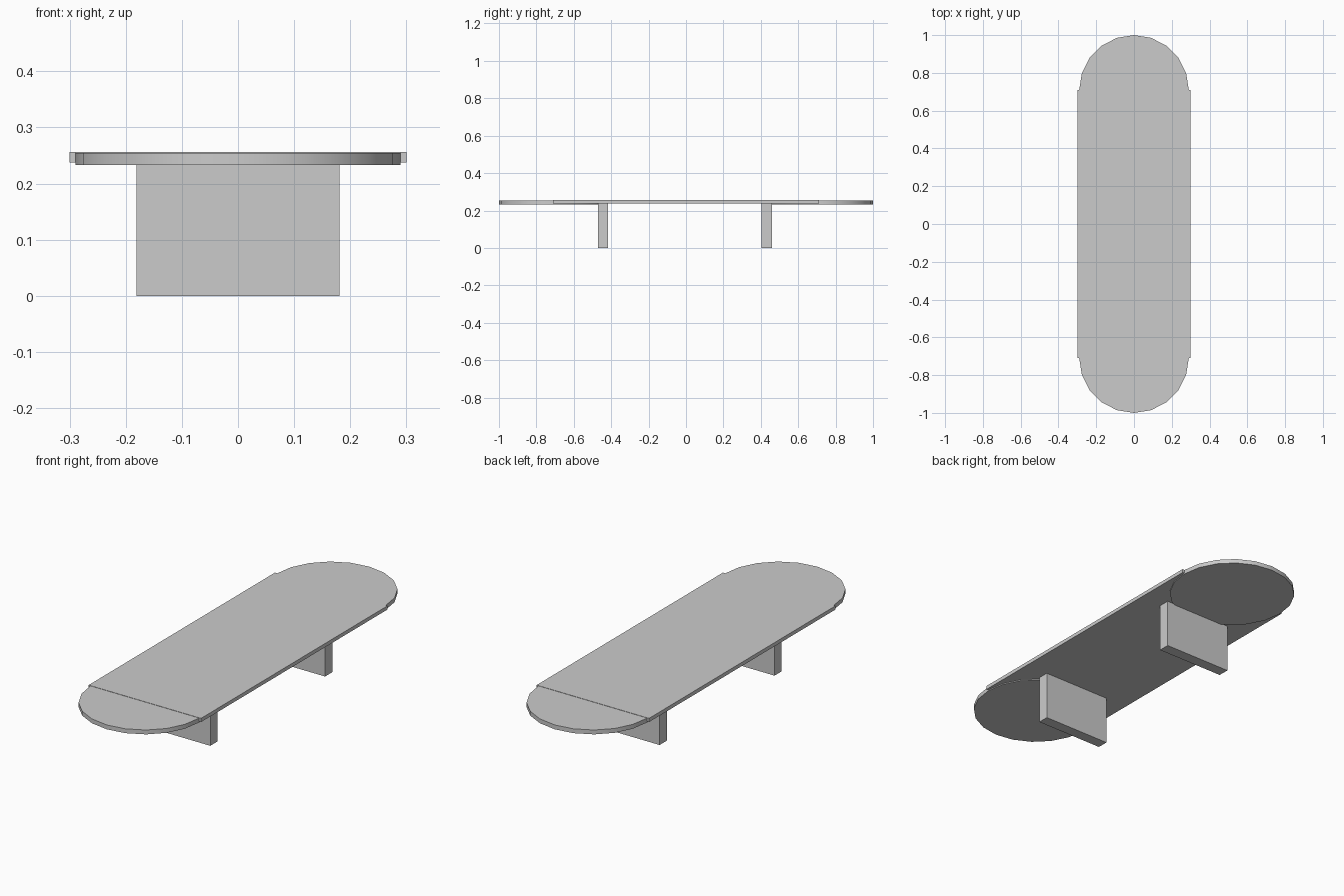
import bpy
import math

if "Cube" in bpy.data.objects:
    bpy.data.objects.remove(bpy.data.objects["Cube"])


def box(name, x, y, z):
    """Box from (min, max) ranges on each axis."""
    bpy.ops.mesh.primitive_cube_add(
        size=1, location=[(r[0] + r[1]) / 2 for r in (x, y, z)])
    ob = bpy.context.object
    ob.name = name
    ob.scale = [r[1] - r[0] for r in (x, y, z)]
    bpy.ops.object.transform_apply(location=False, rotation=False, scale=True)
    return ob


# Straight middle of the table top
box("top_slab", (-0.3, 0.3), (-0.71, 0.71), (0.238, 0.256))

# Rounded ends: 20-sided discs, a hair lower than the slab
z0, z1 = 0.2335, 0.2545
for name, y in (("front_round_end", -0.71), ("back_round_end", 0.71)):
    bpy.ops.mesh.primitive_cylinder_add(
        vertices=20, radius=0.29, depth=z1 - z0, location=(0, y, (z0 + z1) / 2))
    bpy.context.object.name = name
    bpy.ops.object.shade_smooth_by_angle(angle=math.radians(30))

# Panel legs
box("front_leg", (-0.181, 0.181), (-0.47, -0.416), (0, 0.24))
box("back_leg", (-0.181, 0.181), (0.405, 0.46), (0, 0.24))
